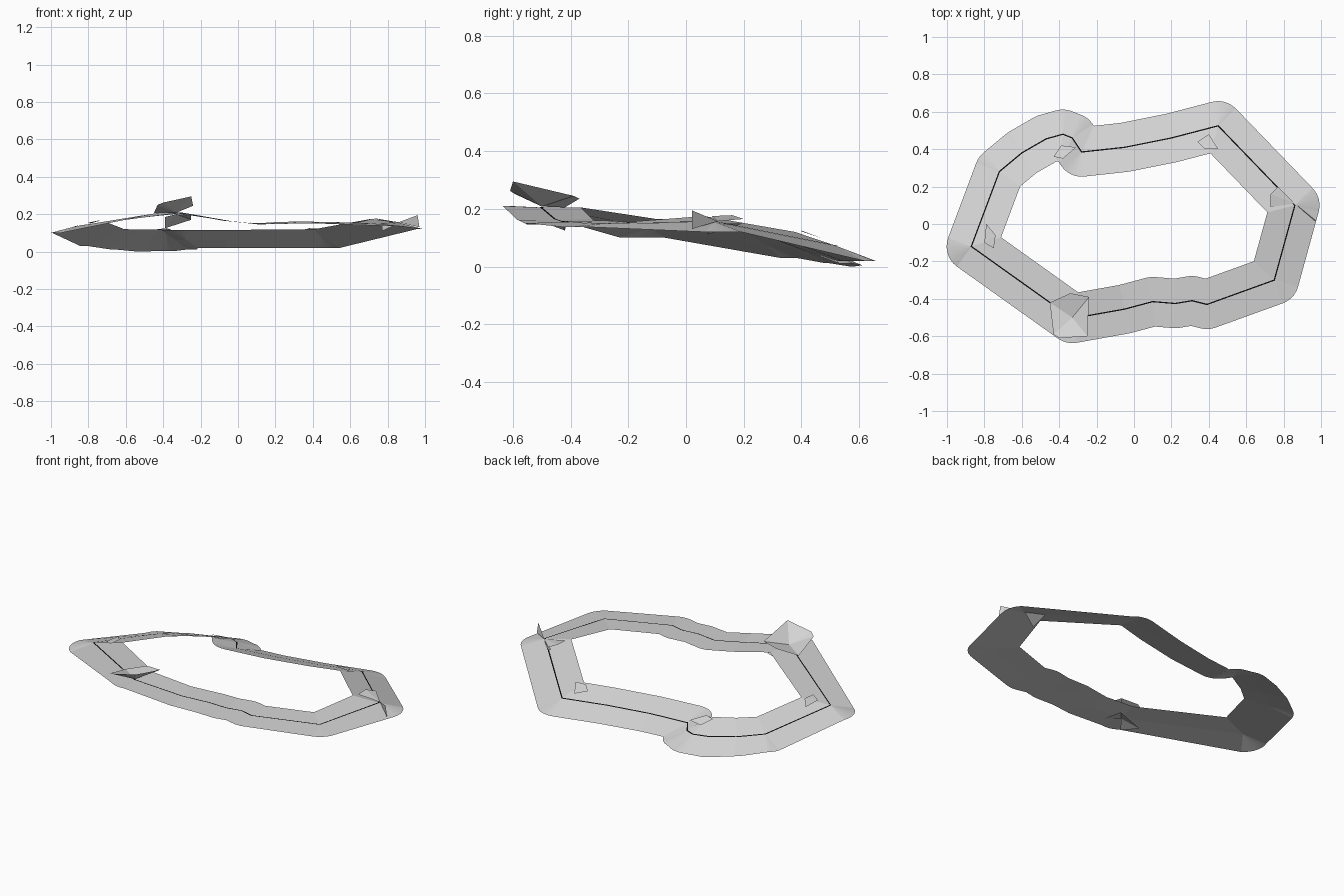
import bpy, bmesh, math
from mathutils import Vector

if "Cube" in bpy.data.objects:
    bpy.data.objects.remove(bpy.data.objects["Cube"])

HALF = 0.132   # half width of the ribbon


def material(name, value):
    m = bpy.data.materials.new(name)
    m.diffuse_color = (value, value, value, 1)
    m.use_nodes = True
    m.node_tree.nodes["Principled BSDF"].inputs["Base Color"].default_value = m.diffuse_color
    return m


GREY = material("light_grey", 0.65)
BLACK = material("line_black", 0.003)


def mesh_object(name, verts, faces, mat):
    me = bpy.data.meshes.new(name)
    me.from_pydata([tuple(v) for v in verts], [], faces)
    bm = bmesh.new()
    bm.from_mesh(me)
    bmesh.ops.remove_doubles(bm, verts=bm.verts, dist=1e-5)
    bm.to_mesh(me)
    bm.free()
    me.materials.append(mat)
    ob = bpy.data.objects.new(name, me)
    bpy.context.collection.objects.link(ob)
    return ob


# Centre path, clockwise: x, y, then inner, centre and outer heights
PATH = [
    (-.87, -.12, .160, .135, .100),
    (-.72, .28, .120, .075, .030),
    (-.60, .38, .118, .065, .012),
    (-.47, .455, .118, .060, .000),
    (-.38, .48, .115, .060, .004),
    (-.33, .46, .115, .060, .010),
    (-.28, .385, .115, .065, .020),
    (-.05, .41, .116, .068, .020),
    (.20, .46, .118, .070, .020),
    (.45, .525, .120, .070, .020),
    (.86, .10, .175, .155, .120),
    (.75, -.30, .155, .148, .137),
    (.39, -.43, .160, .155, .150),
    (.31, -.41, .160, .155, .150),
    (.22, -.425, .158, .153, .148),
    (.10, -.415, .152, .149, .145),
    (-.05, -.455, .165, .163, .161),
    (-.33, -.505, .205, .205, .210),
]


def left_normal(a, b):
    d = (Vector(b[:2]) - Vector(a[:2])).normalized()
    return Vector((-d.y, d.x))


# Cross sections: mitre on the inside of each bend, arc on the outside
rows = []
for k, p in enumerate(PATH):
    n1 = left_normal(PATH[k - 1], p)
    n2 = left_normal(p, PATH[(k + 1) % len(PATH)])
    c = Vector(p[:2])
    turn = math.atan2(n1.x * n2.y - n1.y * n2.x, n1.dot(n2))
    mid = (n1 + n2).normalized()
    mitre = mid * (HALF / mid.dot(n1))
    steps = max(1, math.ceil(abs(turn) / 0.2))
    a1 = math.atan2(n1.y, n1.x)
    for s in range(steps + 1):
        a = a1 + turn * s / steps
        arc = Vector((math.cos(a), math.sin(a))) * HALF
        out, inn = (c + arc, c - mitre) if turn < 0 else (c + mitre, c - arc)
        rows.append((inn.to_3d() + Vector((0, 0, p[2])),
                     c.to_3d() + Vector((0, 0, p[3])),
                     out.to_3d() + Vector((0, 0, p[4]))))


def loft(name, sections, mat):
    w, n = len(sections[0]), len(sections)
    verts = [v for row in sections for v in row]
    faces = []
    for i in range(n):
        j = (i + 1) % n
        for q in range(w - 1):
            faces.append((i * w + q, j * w + q, j * w + q + 1, i * w + q + 1)[::-1])
    ob = mesh_object(name, verts, faces, mat)
    # Top side faces up
    if sum(f.normal.z * f.area for f in ob.data.polygons) < 0:
        ob.data.flip_normals()
    return ob


loft("ribbon_track", rows, GREY)

# Thin line along the middle
up = Vector((0, 0, .002))
loft("centre_line", [(c.lerp(i, .025) + up, c + up, c.lerp(o, .025) + up)
                     for i, c, o in rows], BLACK)


def fan(name, tip, rim, closed=False):
    n = len(rim)
    faces = [(0, 1 + i, 1 + (i + 1) % n) for i in range(n if closed else n - 1)]
    return mesh_object(name, [tip] + rim, faces, GREY)


# Funnel on the front left corner, with its folded underside
fan("corner_funnel", (-.33, -.50, .208),
    [(-.45, -.42, .205), (-.43, -.59, .25), (-.40, -.61, .262), (-.25, -.60, .295),
     (-.24, -.39, .245), (-.34, -.37, .235)], True)
fan("funnel_underside", (-.33, -.50, .200),
    [(-.39, -.58, .185), (-.39, -.42, .125), (-.25, -.41, .170), (-.25, -.56, .195)])

# Fold at the right corner
fan("right_corner_fin", (.86, .11, .157), [(.96, .02, .195), (.97, .02, .13)])
fan("right_corner_flap", (.86, .11, .157),
    [(.77, .20, .165), (.73, .16, .178), (.73, .09, .175)])
fan("right_corner_under_flap", (.86, .11, .15), [(.77, .20, .15), (.77, .07, .11)])

# Small folds on the inner edge
fan("left_fold", (-.80, -.10, .155), [(-.79, 0, .150), (-.74, -.06, .165), (-.75, -.13, .165)])
fan("back_right_fold", (.45, .40, .122), [(.40, .48, .095), (.34, .44, .11), (.38, .40, .125)])
fan("back_left_fold", (-.31, .41, .10), [(-.39, .42, .095), (-.43, .36, .12), (-.38, .35, .125)])
